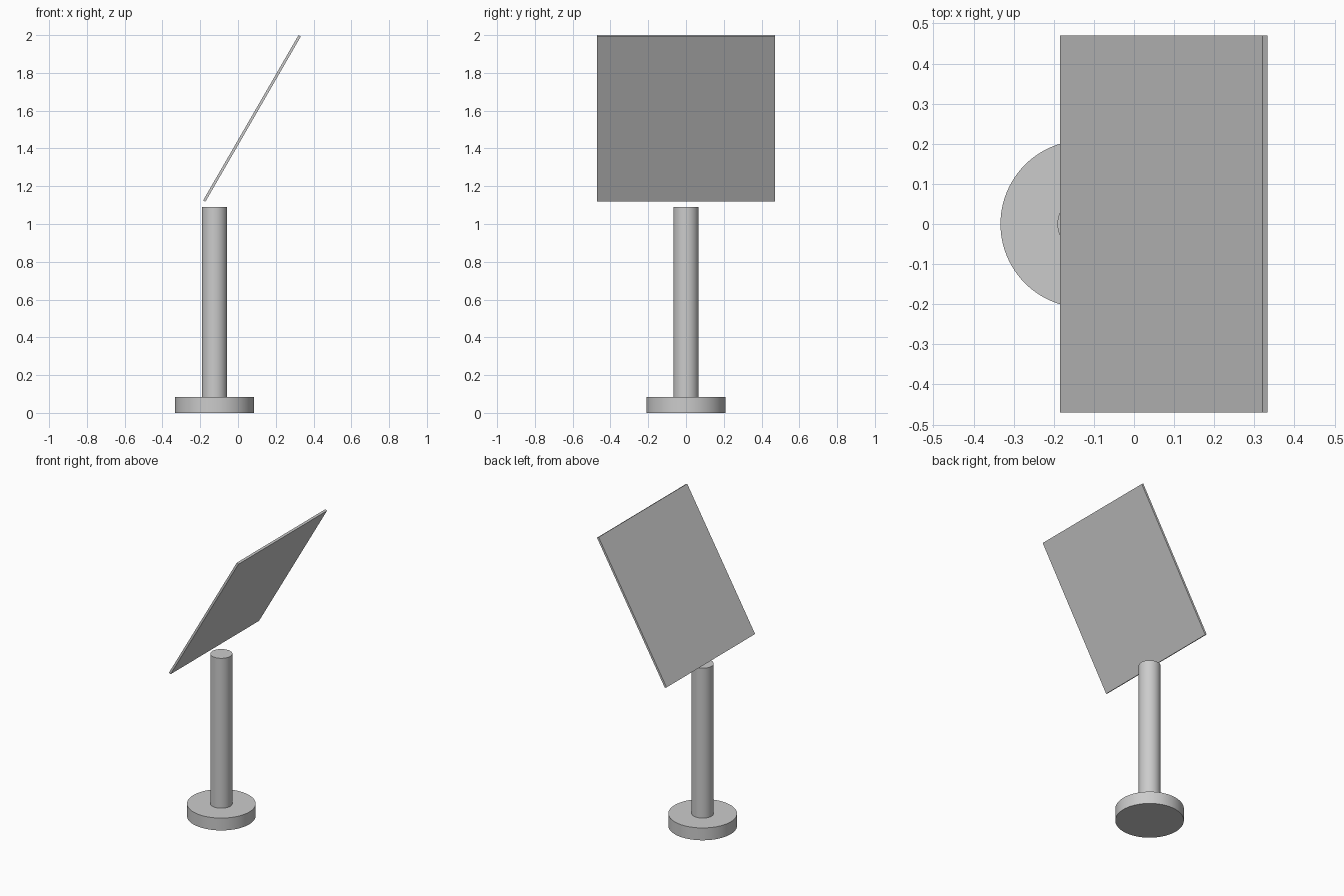
import bpy
from math import radians

cube = bpy.data.objects.get("Cube")
if cube:
    bpy.data.objects.remove(cube, do_unlink=True)

# Single plain grey
grey = bpy.data.materials.new("light grey")
grey.use_nodes = True
colour = (0.6, 0.6, 0.6, 1)
grey.diffuse_color = colour
grey.node_tree.nodes["Principled BSDF"].inputs["Base Color"].default_value = colour

STAND_X = -0.124


def cylinder(name, radius, bottom, top):
    """Upright smooth-sided cylinder on the stand axis."""
    bpy.ops.mesh.primitive_cylinder_add(
        vertices=96, radius=radius, depth=top - bottom,
        location=(STAND_X, 0, (bottom + top) / 2))
    obj = bpy.context.object
    obj.name = name
    obj.data.materials.append(grey)
    bpy.ops.object.shade_smooth_by_angle(angle=radians(30))


# Round foot and post
cylinder("base", 0.209, 0, 0.083)
cylinder("post", 0.067, 0.083, 1.09)

# Thin tilted panel, floating just above the post
bpy.ops.mesh.primitive_cube_add(
    size=1, location=(0.074, 0, 1.559), rotation=(0, radians(-60), 0))
panel = bpy.context.object
panel.name = "tilted_panel"
panel.scale = (1.01, 0.94, 0.014)
bpy.ops.object.transform_apply(location=False, rotation=False, scale=True)
panel.data.materials.append(grey)
